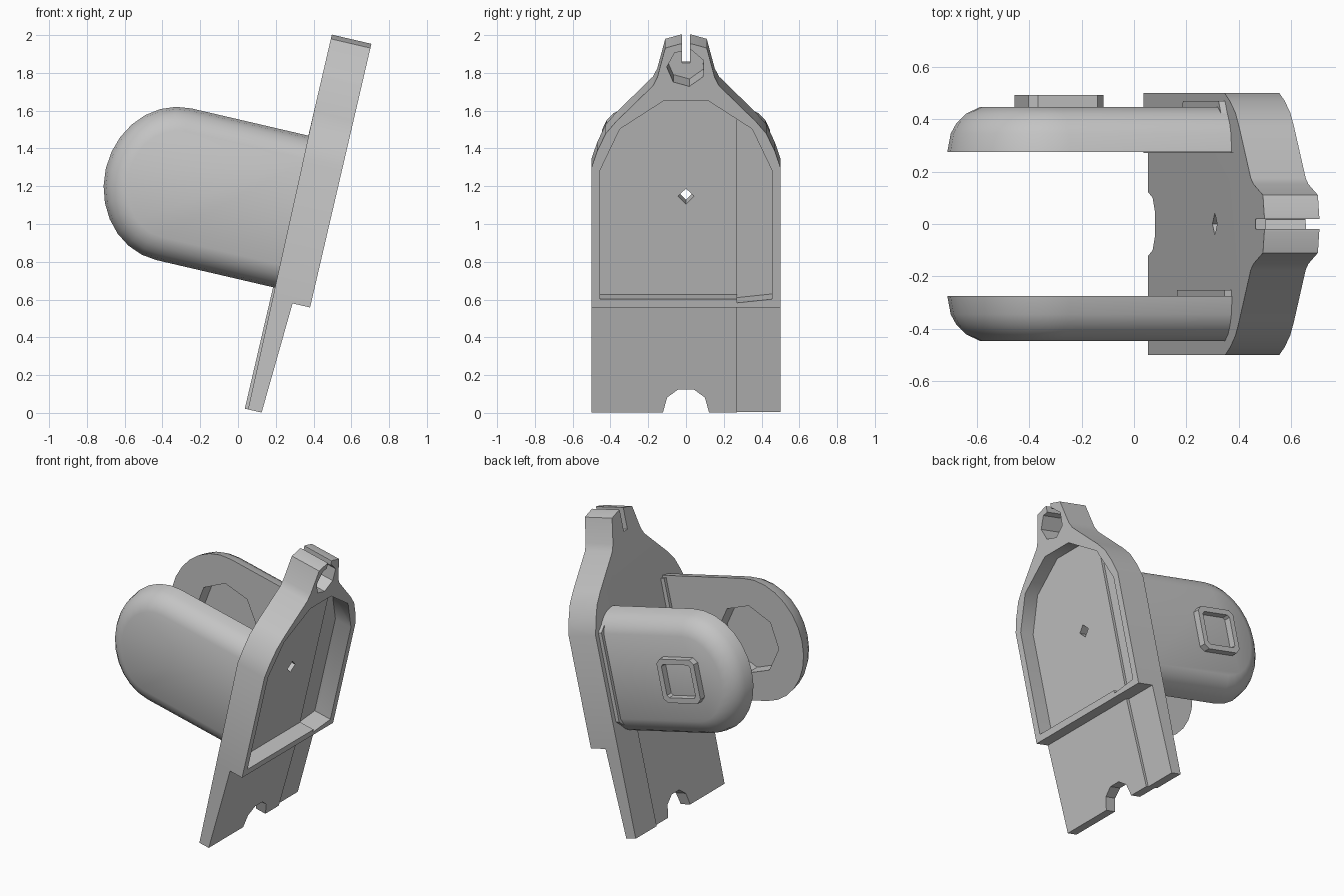
import bpy, bmesh, math
from mathutils import Matrix

cube = bpy.data.objects.get("Cube")
if cube:
    bpy.data.objects.remove(cube, do_unlink=True)

# Everything is modelled upright (x = thickness, y = width, z = height), then leaned back
LEAN = Matrix.Rotation(math.radians(13.1), 4, 'Y')

grey = bpy.data.materials.new("matte grey")
grey.use_nodes = True
grey.diffuse_color = (0.55, 0.55, 0.55, 1)
grey.node_tree.nodes["Principled BSDF"].inputs["Base Color"].default_value = (0.55, 0.55, 0.55, 1)


def loft(name, rings):
    """Solid skinned through matching rings of points, capped at both ends."""
    bm = bmesh.new()
    loops = [[bm.verts.new(p) for p in ring] for ring in rings]
    for a, b in zip(loops, loops[1:]):
        for i in range(len(a)):
            j = (i + 1) % len(a)
            bm.faces.new((a[i], a[j], b[j], b[i]))
    bm.faces.new(loops[0])
    bm.faces.new(loops[-1])
    bmesh.ops.recalc_face_normals(bm, faces=bm.faces)
    mesh = bpy.data.meshes.new(name)
    bm.to_mesh(mesh)
    bm.free()
    mesh.materials.append(grey)
    ob = bpy.data.objects.new(name, mesh)
    bpy.context.collection.objects.link(ob)
    return ob


def slab(name, outline, x0, x1):
    return loft(name, [[(x, y, z) for y, z in outline] for x in (x0, x1)])


def side_prism(name, outline, y0, y1):
    return loft(name, [[(x, y, z) for x, z in outline] for y in (y0, y1)])


def box(name, x, y, z):
    return slab(name, [(y[0], z[0]), (y[1], z[0]), (y[1], z[1]), (y[0], z[1])], *x)


def mirrored(half):
    """Close a right-hand half outline by reflecting it."""
    return half + [(-y, z) for y, z in reversed(half)]


def polygon(cy, cz, r, sides, turn=0.0):
    return [(cy + r * math.cos(turn + math.tau * i / sides),
             cz + r * math.sin(turn + math.tau * i / sides)) for i in range(sides)]


def cut(ob, *cutters):
    for c in cutters:
        c.hide_render = True
        mod = ob.modifiers.new("cut", 'BOOLEAN')
        mod.operation, mod.solver, mod.object = 'DIFFERENCE', 'EXACT', c
        bpy.context.view_layer.objects.active = ob
        bpy.ops.object.modifier_apply(modifier=mod.name)
        bpy.data.objects.remove(c, do_unlink=True)


FRONT, BACK, FLOOR, STEP = 0.03, 0.245, 0.14, 0.63


def front_relief():
    """Wedge that lowers the front face beside the edge strip, fading out upward."""
    return side_prism("relief", [(-0.2, -0.1), (FRONT + 0.019, -0.1),
                                 (FRONT - 0.001, 1.75), (-0.2, 1.75)], -0.8, 0.27)


# Thick back plate with rounded shoulders and a narrow neck
back_plate = slab("back_plate", mirrored(
    [(0.5, STEP), (0.5, 1.39), (0.47, 1.48), (0.425, 1.575), (0.37, 1.64), (0.175, 1.835),
     (0.152, 1.88), (0.11, 2.04), (0.03, 2.063)]), FRONT, BACK)
cut(back_plate,
    front_relief(),
    slab("recess", mirrored([(0.455, 0.675), (0.455, 1.375), (0.35, 1.6), (0.115, 1.755)]),
         FLOOR, 0.5),
    slab("recess_strip", [(0.27, 0.655), (0.455, 0.675), (0.455, 1.375), (0.35, 1.6),
                          (0.27, 1.652)], FLOOR - 0.018, 0.5),
    slab("centre_hole", polygon(0, 1.21, 0.042, 4), -0.2, 0.5),
    slab("neck_socket", polygon(0, 1.932, 0.102, 7, 0.4), 0.07, 0.5),
    box("neck_slot", (-0.2, 0.5), (-0.02, 0.02), (1.918, 2.4)))

# Thin lower plate, tapering downward, with an arched notch
lower_plate = slab("lower_plate", mirrored(
    [(0.04, 0.158), (0.1, 0.113), (0.122, 0.03), (0.5, 0.03), (0.5, STEP)]), FRONT, 0.15)
for v in lower_plate.data.vertices:
    if v.co.x > 0.1:
        v.co.x = 0.12 + 0.03 * v.co.z / STEP
cut(lower_plate, front_relief(),
    side_prism("rear_strip", [(0.1, -0.1), (0.13, STEP + 0.02), (0.4, STEP + 0.02),
                              (0.4, -0.1)], 0.27, 0.8))

# Rounded side arms with an inner pocket
AXIS, BEND = 1.102, -0.605


def arm_ring(y, inset, steps=14):
    half, reach = 0.412 - inset, 0.37 - inset
    ring = [(0.06, y, AXIS + half)]
    for i in range(steps + 1):
        a = math.pi * i / steps
        ring.append((BEND - reach * math.sin(a), y, AXIS + half * math.cos(a)))
    return ring + [(0.06, y, AXIS - half)]


PROFILE = [(0.275, 0), (0.345, 0.013), (0.385, 0.035), (0.42, 0.07), (0.446, 0.125)]
LUG = -0.55
arms = []
for name, side in (("left_arm", 1), ("right_arm", -1)):
    arm = loft(name, [arm_ring(side * y, inset) for y, inset in PROFILE])
    cut(arm, side_prism("pocket", polygon(LUG, AXIS, 0.235, 8, 0.25), side * 0.2, side * 0.38))
    arms.append(arm)

# Slim collars where the arms meet the plate, tucked under the rounded edges
collars = [slab(name, [(inner, AXIS - 0.39), (outer, AXIS - corner), (outer, AXIS + corner),
                       (inner, AXIS + 0.39)], 0.005, 0.06)
           for name, inner, outer, corner in (("left_collar", 0.36, 0.468, 0.3),
                                              ("right_collar", -0.36, -0.252, 0.4))]


# Square socket frame on the outside of one arm
def chamfered_square(r, c):
    return [(LUG + x, AXIS + z) for x, z in
            ((r, r - c), (r - c, r), (c - r, r), (-r, r - c),
             (-r, c - r), (c - r, -r), (r - c, -r), (r, c - r))]


socket_frame = side_prism("socket_frame", chamfered_square(0.147, 0.03), 0.43, 0.492)
cut(socket_frame, side_prism("opening", chamfered_square(0.112, 0.015), 0.41, 0.6))

# Lean every part and shade the rounded ones smoothly
for ob in (back_plate, lower_plate, socket_frame, *arms, *collars):
    ob.data.transform(LEAN)
bpy.ops.object.select_all(action='DESELECT')
for ob in (back_plate, *arms):
    ob.select_set(True)
bpy.context.view_layer.objects.active = back_plate
bpy.ops.object.shade_smooth_by_angle(angle=math.radians(35))
